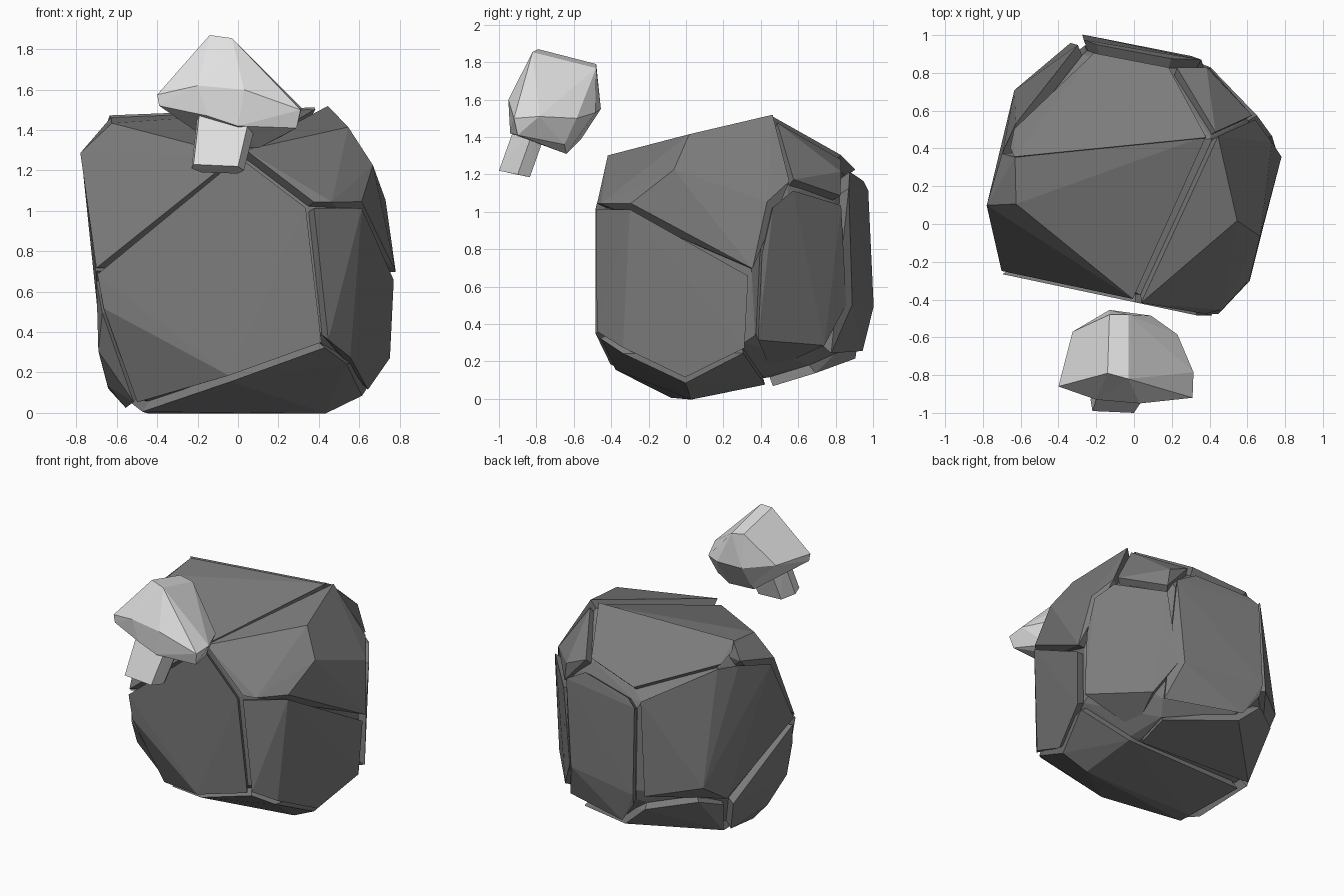
import bpy, bmesh
from mathutils import Vector


def material(name, value):
    m = bpy.data.materials.new(name)
    m.diffuse_color = (value, value, value, 1)
    return m


STONE = material("dark_grey_stone", 0.2)
PALE = material("pale_grey", 0.75)
CENTRE = Vector((0, 0.22, 0.72))
GAP = 0.008
shell = []


def hull(name, points, mat):
    """Flat shaded convex solid around a few points."""
    bm = bmesh.new()
    for p in points:
        bm.verts.new(p)
    res = bmesh.ops.convex_hull(bm, input=bm.verts[:])
    junk = {e for e in res["geom_interior"] + res["geom_unused"]
            if isinstance(e, bmesh.types.BMVert) and e.is_valid}
    bmesh.ops.delete(bm, geom=list(junk), context="VERTS")
    bmesh.ops.dissolve_limit(bm, angle_limit=0.04, verts=bm.verts[:], edges=bm.edges[:])
    bmesh.ops.recalc_face_normals(bm, faces=bm.faces[:])
    me = bpy.data.meshes.new(name)
    bm.to_mesh(me)
    bm.free()
    me.materials.append(mat)
    ob = bpy.data.objects.new(name, me)
    bpy.context.collection.objects.link(ob)
    return ob


def plate(name, *corners):
    """Stone slab: outer corners, drawn in for the crack, extruded to the centre."""
    pts = [Vector(c) for c in corners]
    mid = sum(pts, Vector()) / len(pts)
    outer = []
    for p in pts:
        radial = (p - CENTRE).normalized()
        inward = mid - p
        inward -= radial * inward.dot(radial)
        outer.append(p + inward.normalized() * GAP)
    shell.extend(pts)
    hull(name, outer + [CENTRE.lerp(p, 0.8) for p in outer], STONE)


# Front slabs
plate("front_slab", (-.70, -.26, .69), (.01, -.41, 1.27), (.34, -.48, 1.02), (.42, -.48, .35),
      (-.04, -.40, .18), (-.67, -.26, .52), (-.50, -.13, .05), (-.46, -.15, .06))
plate("front_right_slab", (.37, -.48, 1.02), (.61, -.30, 1.02), (.77, .34, .66),
      (.75, .32, .27), (.64, 0, .11), (.55, -.34, .27), (.44, -.48, .36))
plate("right_shoulder", (.03, -.42, 1.30), (.37, -.48, 1.04), (.46, -.46, 1.04), (.61, -.30, 1.04),
      (.78, .36, .69), (.73, .44, 1.05), (.64, .56, 1.16), (.44, .47, 1.52),
      (.54, .02, 1.42), (.67, -.07, 1.22))

# Top slabs
plate("top_left_slab", (-.70, -.25, .71), (0, -.40, 1.27), (-.63, .11, 1.43), (-.785, .10, 1.28),
      (.39, .47, 1.50), (-.63, .36, 1.46), (-.70, .38, 1.34))
plate("top_back_slab", (-.64, .35, 1.47), (.39, .455, 1.51), (.19, .83, 1.30),
      (-.21, .91, 1.22), (-.64, .50, 1.35), (-.66, .40, 1.41))
plate("back_shoulder", (.43, .48, 1.48), (.63, .57, 1.17), (.40, .83, 1.08), (.38, .835, 1.21),
      (.22, .83, 1.28))

# Back and side slabs
plate("back_right_slab", (.75, .40, .78), (.73, .46, 1.03), (.65, .57, 1.12), (.40, .83, 1.04),
      (.33, .86, .5), (.45, .74, .28), (.75, .38, .31), (.37, .45, .15))
plate("back_slab", (.36, .865, 1.13), (.20, .87, 1.22), (-.20, .945, 1.17), (-.27, .97, 1.12),
      (-.28, 1.0, .49), (-.27, .98, .41), (-.15, .94, .25), (.39, .77, .24), (.31, .885, .5))
plate("back_left_slab", (-.29, .95, 1.16), (-.62, .53, 1.33), (-.69, .38, 1.32), (-.77, .12, 1.25),
      (-.70, -.24, .70), (-.68, .50, .38), (-.63, .71, .52), (-.33, .96, .48))

# Underside slabs
plate("left_foot_slab", (-.70, -.23, .66), (-.69, .45, .33), (-.69, -.18, .31), (-.64, -.02, .13),
      (-.55, .02, .02), (-.51, -.10, .05), (-.67, -.27, .5), (-.64, .41, .12))
plate("back_foot_slab", (-.32, .93, .38), (-.60, .70, .42), (-.65, .48, .33), (-.62, .44, .12),
      (.33, .46, .07), (.34, .69, .14), (-.14, .91, .22))
plate("base_slab", (-.48, -.08, .01), (-.04, -.38, .16), (.43, -.46, .33), (.54, -.34, .25),
      (.62, 0, .09), (.44, .03, 0), (-.45, .03, 0), (-.58, .39, .09), (.40, .43, .08),
      (.72, .31, .25))

# Inner core closes the cracks
hull("stone_core", [CENTRE.lerp(p, 0.93) for p in shell], STONE)

# Mushroom: tilted cap with a ridge, and a short stem
hull("mushroom_cap", [(-.14, -.79, 1.87), (-.03, -.82, 1.855), (-.13, -.48, 1.79), (-.03, -.48, 1.77),
     (-.40, -.86, 1.575), (-.39, -.86, 1.52), (-.325, -.57, 1.58), (.23, -.585, 1.50),
     (.315, -.785, 1.51), (.31, -.92, 1.50), (.29, -.90, 1.41), (-.13, -.455, 1.55),
     (.09, -.485, 1.53), (-.20, -.93, 1.62), (.03, -.95, 1.60), (0, -.94, 1.42),
     (-.15, -.93, 1.47), (-.13, -.56, 1.39), (.10, -.64, 1.31), (-.10, -.64, 1.32),
     (.20, -.65, 1.36)], PALE)
foot = [Vector(p) for p in ((-.22, -.99, 1.23), (0, -1.0, 1.22), (.03, -.90, 1.20),
                            (0, -.835, 1.185), (-.18, -.84, 1.19), (-.23, -.93, 1.21))]
neck = [Vector((p.x * 1.15 + .065, p.y + .10, p.z + .28)) for p in foot]
hull("mushroom_stem", foot + neck, PALE)
